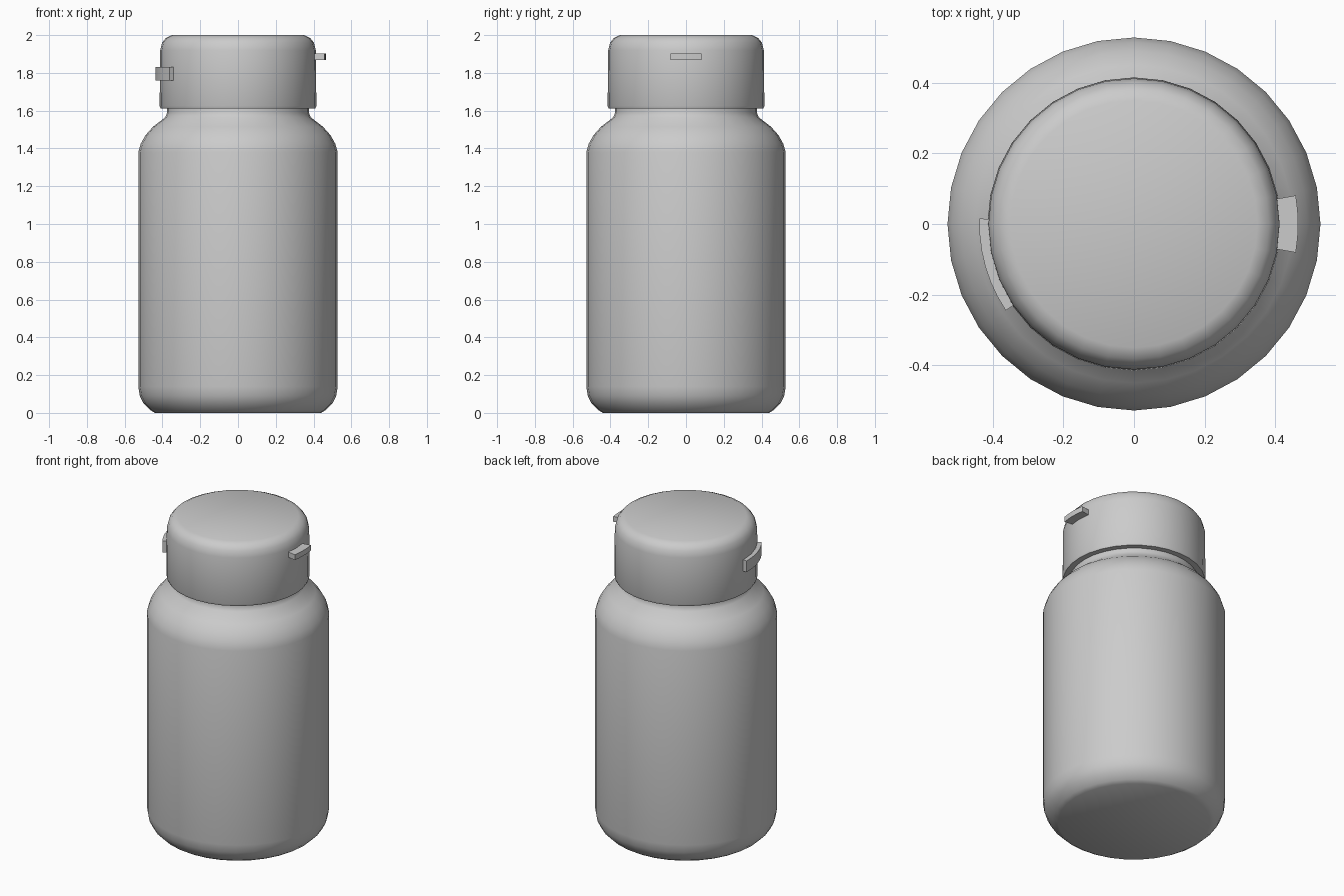
import bpy, bmesh, math

cube = bpy.data.objects.get("Cube")
if cube:
    bpy.data.objects.remove(cube, do_unlink=True)

GREY = (0.6, 0.6, 0.6, 1)
mat = bpy.data.materials.new("plain grey")
mat.use_nodes = True
mat.diffuse_color = GREY
mat.node_tree.nodes["Principled BSDF"].inputs["Base Color"].default_value = GREY


def finish(bm, name, angle):
    bmesh.ops.recalc_face_normals(bm, faces=bm.faces)
    mesh = bpy.data.meshes.new(name)
    bm.to_mesh(mesh)
    bm.free()
    mesh.materials.append(mat)
    obj = bpy.data.objects.new(name, mesh)
    bpy.context.collection.objects.link(obj)
    bpy.ops.object.select_all(action='DESELECT')
    obj.select_set(True)
    bpy.context.view_layer.objects.active = obj
    bpy.ops.object.shade_smooth_by_angle(angle=math.radians(angle))
    return obj


def bridge(bm, rings, closed):
    for a, b in zip(rings, rings[1:]):
        n = len(a)
        for i in range(n if closed else n - 1):
            j = (i + 1) % n
            bm.faces.new((a[i], a[j], b[j], b[i]))


def lathe(name, profile, sides=32):
    """Closed solid turned from (radius, height) points."""
    bm = bmesh.new()
    rings = []
    for r, z in profile:
        angles = [2 * math.pi * i / sides for i in range(sides)]
        rings.append([bm.verts.new((r * math.cos(a), r * math.sin(a), z)) for a in angles])
    bridge(bm, rings, True)
    bm.faces.new(rings[0])
    bm.faces.new(rings[-1])
    return finish(bm, name, 62)


def arc_block(name, inner, outer, start, end, low, high, steps=6):
    """Curved block following the side of the cap."""
    bm = bmesh.new()
    rings = []
    for i in range(steps + 1):
        a = math.radians(start + (end - start) * i / steps)
        section = [(inner, low), (outer, low), (outer, high), (inner, high)]
        rings.append([bm.verts.new((r * math.cos(a), r * math.sin(a), z)) for r, z in section])
    bridge(bm, rings, True)
    bm.faces.new(rings[0])
    bm.faces.new(rings[-1])
    return finish(bm, name, 40)


# Bottle with rounded base, sloping shoulder and neck
lathe("bottle_body", [
    (0.44, 0), (0.465, 0.015), (0.5, 0.05), (0.52, 0.09), (0.528, 0.14),
    (0.528, 1.38), (0.515, 1.425), (0.49, 1.47), (0.45, 1.515), (0.385, 1.565),
    (0.375, 1.59), (0.375, 1.65)])

# Cap with rounded rim
lathe("cap", [
    (0.37, 1.612), (0.41, 1.612), (0.415, 1.625), (0.412, 1.92),
    (0.402, 1.96), (0.382, 1.985), (0.35, 2.0)])

# Opening tab and hinge strap on the cap sides
arc_block("opening_tab", 0.39, 0.465, -10, 10, 1.868, 1.902, 4)
arc_block("hinge_strap", 0.4, 0.438, 178, 214, 1.76, 1.832)
